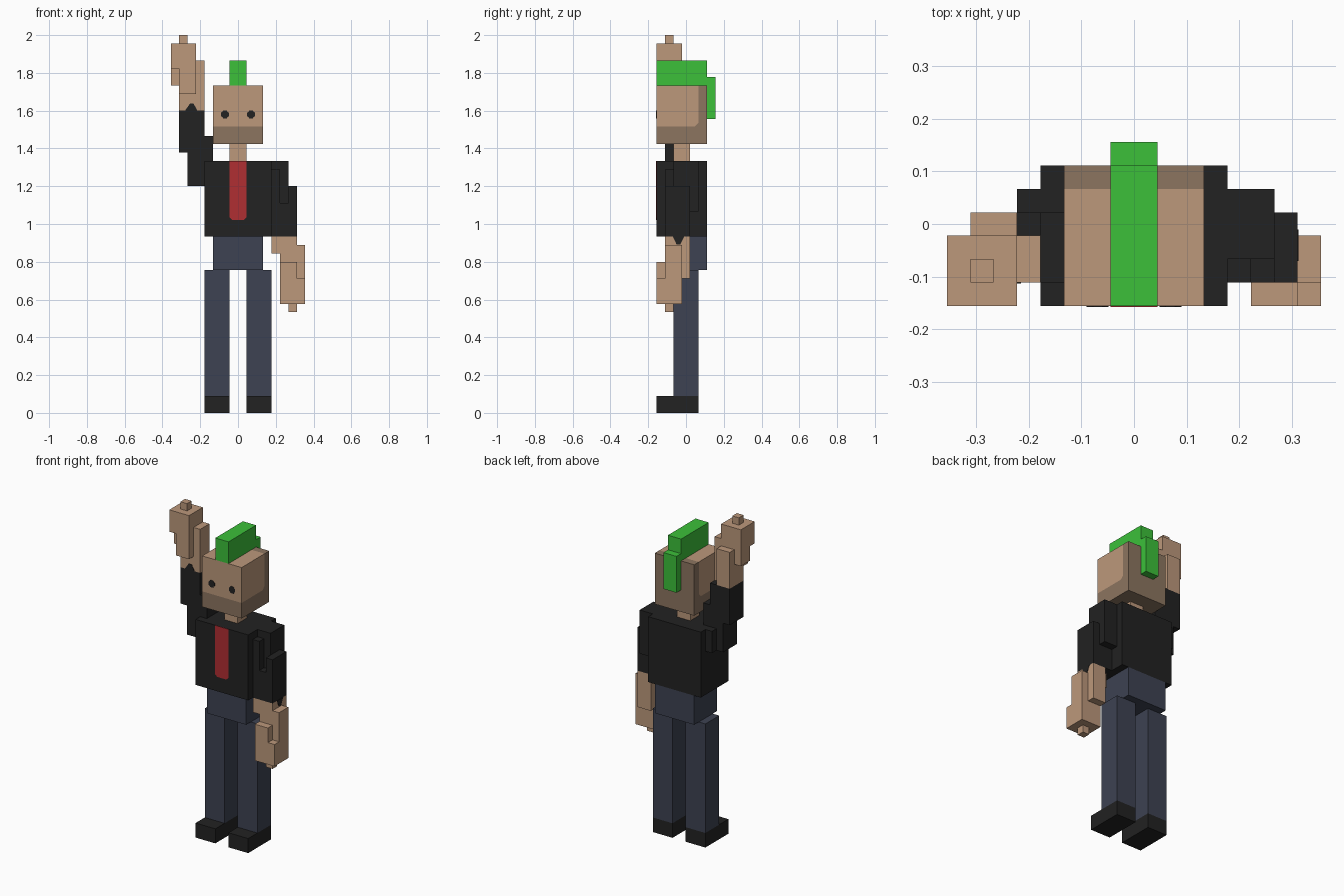
import bpy, bmesh, math
from mathutils import Vector

cube = bpy.data.objects.get("Cube")
if cube:
    bpy.data.objects.remove(cube, do_unlink=True)

U = 2 / 45      # one block
Y0 = -3.5       # front-most block row


def material(name, rgb):
    lin = [((c / 255 + 0.055) / 1.055) ** 2.4 for c in rgb] + [1]
    m = bpy.data.materials.new(name)
    m.use_nodes = True
    m.diffuse_color = lin
    m.node_tree.nodes["Principled BSDF"].inputs["Base Color"].default_value = lin
    return m


SKIN = material("skin", (188, 152, 123))
STUBBLE = material("stubble", (140, 117, 96))
BLACK = material("black", (34, 34, 34))
NAVY = material("navy", (61, 66, 82))
GREEN = material("green", (60, 192, 58))
RED = material("red", (176, 46, 50))


def finish(name, mat, bm):
    bmesh.ops.recalc_face_normals(bm, faces=bm.faces)
    me = bpy.data.meshes.new(name)
    bm.to_mesh(me)
    bm.free()
    me.materials.append(mat)
    ob = bpy.data.objects.new(name, me)
    bpy.context.collection.objects.link(ob)
    return ob


def blocks(name, mat, *boxes):
    """Union of block-aligned boxes (x0, x1, y0, y1, z0, z1), outer skin only."""
    cells = {(x, y, z) for a, b, c, d, e, f in boxes
             for x in range(a, b) for y in range(c, d) for z in range(e, f)}
    bm = bmesh.new()
    for cell in cells:
        for axis in range(3):
            for side in (0, 1):
                near = list(cell)
                near[axis] += 2 * side - 1
                if tuple(near) in cells:
                    continue
                ring = [(0, 0), (1, 0), (1, 1), (0, 1)]
                if not side:
                    ring.reverse()
                quad = []
                for p, q in ring:
                    v = list(cell)
                    v[axis] += side
                    v[(axis + 1) % 3] += p
                    v[(axis + 2) % 3] += q
                    quad.append(bm.verts.new(Vector((v[0], v[1] + Y0, v[2])) * U))
                bm.faces.new(quad)
    bmesh.ops.remove_doubles(bm, verts=bm.verts, dist=1e-4)
    bmesh.ops.dissolve_limit(bm, angle_limit=0.02, verts=bm.verts, edges=bm.edges)
    return finish(name, mat, bm)


def prism(name, mat, pts, axis, lo, hi):
    """Extrude a 2D outline (in metres) along x or y from lo to hi."""
    bm = bmesh.new()
    place = (lambda a, b, t: (t, a, b)) if axis == "x" else (lambda a, b, t: (a, t, b))
    front = [bm.verts.new(place(a, b, lo)) for a, b in pts]
    back = [bm.verts.new(place(a, b, hi)) for a, b in pts]
    bm.faces.new(front)
    bm.faces.new(back)
    n = len(pts)
    for i in range(n):
        bm.faces.new((front[i], front[(i + 1) % n], back[(i + 1) % n], back[i]))
    return finish(name, mat, bm)


# Legs and shoes
for side, x in (("left", 1), ("right", -4)):
    blocks(side + "_leg", NAVY, (x, x + 3, 2, 5, 2, 17))
    blocks(side + "_shoe", BLACK, (x, x + 3, 0, 5, 0, 2))

# Hips, torso, neck
blocks("hips", NAVY, (-3, 3, 1, 6, 17, 21))
blocks("torso", BLACK, (-4, 4, 0, 6, 21, 30))
blocks("neck", SKIN, (-1, 1, 2, 4, 30, 32))

# Head: skin face block with a stubble wrap along the jaw and the back
f, m, b = -3.5 * U, 1.5 * U, 2.5 * U
low, jaw, top = 32 * U, 1.517, 39 * U
edge = [(f, jaw), (m - 0.02, jaw), (m, jaw + 0.02), (m, top)]
prism("face", SKIN, edge + [(f, top)], "x", -3 * U, 3 * U)
prism("stubble_wrap", STUBBLE, edge + [(b, top), (b, low), (f, low)], "x", -3 * U, 3 * U)

# Hair crest
blocks("hair_crest", GREEN, (-1, 1, 0, 6, 39, 42), (-1, 1, 6, 7, 35, 40))

# Eyes: small rounded crosses
for side, cx in (("left", 0.069), ("right", -0.069)):
    pts = []
    for k in range(4):
        a = k * math.pi / 2
        for p, q in ((0.021, -0.009), (0.021, 0.009), (0.014, 0.014)):
            pts.append((cx + p * math.cos(a) - q * math.sin(a),
                        1.58 + p * math.sin(a) + q * math.cos(a)))
    prism(side + "_eye", BLACK, pts, "y", f - 0.002, f + 0.002)

# Tie
prism("tie", RED, [(-U, 30 * U), (-U, 1.035), (-0.03, 1.022), (0.03, 1.022),
                   (U, 1.035), (U, 30 * U)], "y", f - 0.002, f + 0.002)

# Left arm, hanging
blocks("left_sleeve", BLACK,
       (4, 6, 2, 5, 24, 30), (4, 5, 1, 4, 21, 29),
       (5, 6, 1, 4, 21, 25), (6, 7, 1, 4, 21, 27))
blocks("left_hand", SKIN,
       (5, 7, 1, 4, 16, 21), (4, 5, 1, 3, 19, 21), (5, 8, 0, 3, 13, 16),
       (5, 7, 0, 1, 16, 18), (7, 8, 1, 3, 16, 20), (6, 7, 1, 2, 12, 13))
prism("left_cuff_point", BLACK, [(-0.07, 21 * U), (-0.05, 0.892), (-0.03, 0.892),
                                 (-0.01, 21 * U)], "x", 7 * U - 0.002, 7 * U + 0.002)

# Right arm, raised
blocks("right_sleeve", BLACK,
       (-5, -4, 2, 5, 27, 30), (-6, -4, 1, 4, 27, 36),
       (-4, -3, 1, 4, 30, 33), (-7, -6, 1, 4, 31, 36))
blocks("right_hand", SKIN,
       (-7, -5, 1, 4, 36, 41), (-5, -4, 1, 3, 36, 42), (-8, -5, 0, 3, 41, 44),
       (-7, -5, 0, 1, 38, 41), (-8, -7, 1, 3, 39, 41), (-7, -6, 1, 2, 44, 45))
prism("right_cuff_point", BLACK, [(-0.28, 36 * U), (-0.255, 1.637), (-0.235, 1.637),
                                  (-0.215, 36 * U)], "y", -2.5 * U - 0.002, -2.5 * U + 0.002)
